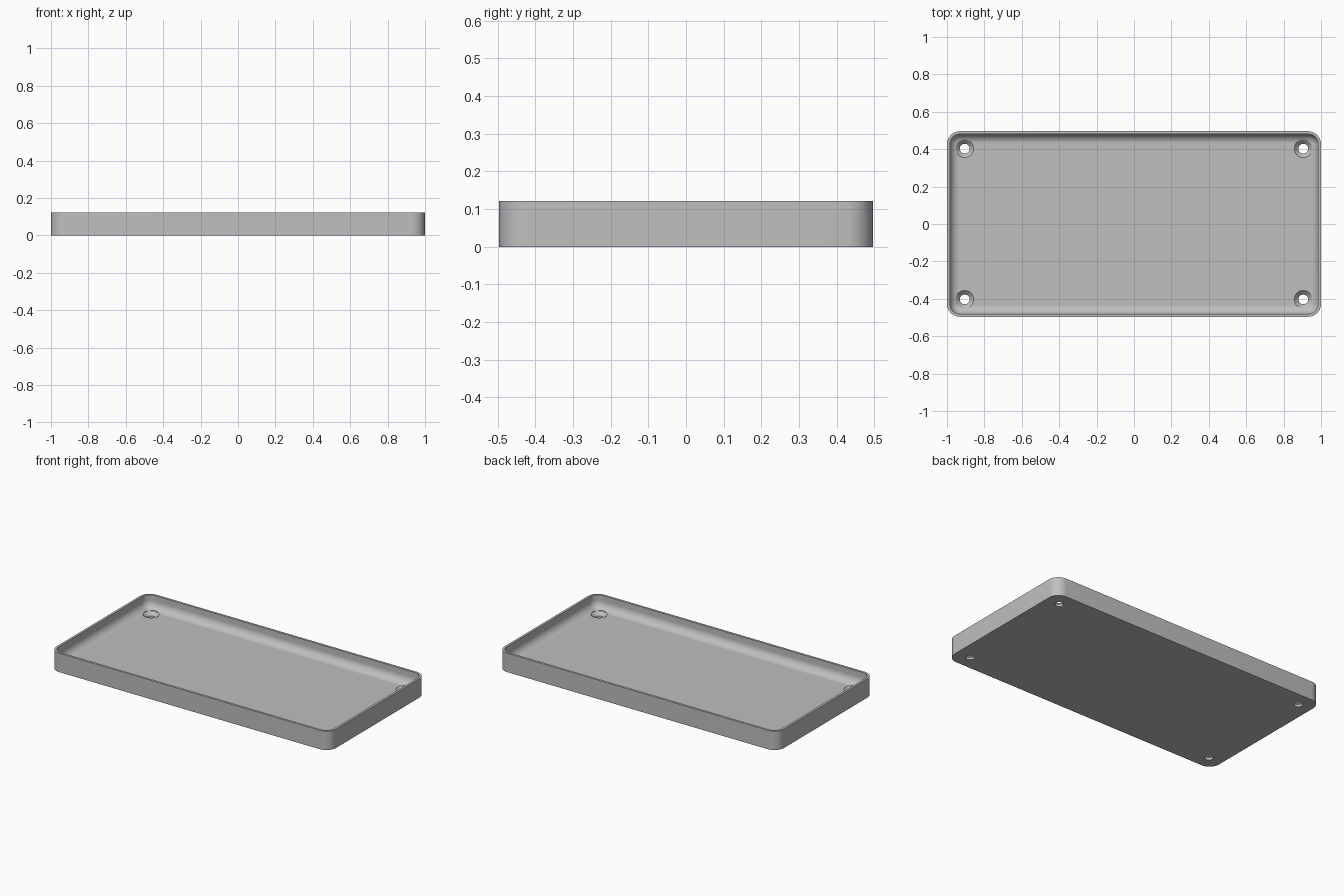
import bpy, bmesh, math

cube = bpy.data.objects.get("Cube")
if cube:
    bpy.data.objects.remove(cube)

HX, HY, HEIGHT = 1.0, 0.496, 0.122     # half sizes and height
CORNER, WALL, FILLET, FLOOR = 0.07, 0.015, 0.05, 0.037
HOLE_X, HOLE_Y, HOLE_R, SINK_R = 0.905, 0.403, 0.026, 0.048
STEPS = 12

grey = bpy.data.materials.new("plain grey")
grey.use_nodes = True
colour = (0.52, 0.52, 0.52, 1)
grey.diffuse_color = colour
grey.node_tree.nodes["Principled BSDF"].inputs["Base Color"].default_value = colour


def make_object(name, bm):
    bmesh.ops.recalc_face_normals(bm, faces=bm.faces)
    mesh = bpy.data.meshes.new(name)
    bm.to_mesh(mesh)
    bm.free()
    mesh.materials.append(grey)
    obj = bpy.data.objects.new(name, mesh)
    bpy.context.collection.objects.link(obj)
    return obj


def rounded_loop(bm, inset, z):
    """Rounded rectangle moved inward by inset."""
    r = CORNER - inset
    verts = []
    for k, (sx, sy) in enumerate([(1, 1), (-1, 1), (-1, -1), (1, -1)]):
        for i in range(STEPS + 1):
            a = math.pi / 2 * (k + i / STEPS)
            verts.append(bm.verts.new((sx * (HX - CORNER) + r * math.cos(a),
                                       sy * (HY - CORNER) + r * math.sin(a), z)))
    return verts


def skin(bm, loops):
    """Join matching loops and cap both ends."""
    for a, b in zip(loops, loops[1:]):
        n = len(a)
        for i in range(n):
            j = (i + 1) % n
            bm.faces.new((a[i], a[j], b[j], b[i]))
    bm.faces.new(loops[0])
    bm.faces.new(loops[-1])


# Tray: outer wall, rim, inner wall, rounded inner edge, floor
bm = bmesh.new()
section = [(0, 0), (0, HEIGHT), (WALL, HEIGHT)]
for i in range(STEPS + 1):
    a = math.pi / 2 * i / STEPS
    section.append((WALL + FILLET * (1 - math.cos(a)),
                    FLOOR + FILLET * (1 - math.sin(a))))
skin(bm, [rounded_loop(bm, d, z) for d, z in section])
tray = make_object("tray", bm)

# Countersunk screw hole cutters, one per corner
bm = bmesh.new()
depth = FLOOR - (SINK_R - HOLE_R)
for sx in (-1, 1):
    for sy in (-1, 1):
        loops = []
        for r, z in [(HOLE_R, -0.05), (HOLE_R, depth), (SINK_R, FLOOR), (SINK_R, 0.2)]:
            loops.append([bm.verts.new((sx * HOLE_X + r * math.cos(t * math.tau / 32),
                                        sy * HOLE_Y + r * math.sin(t * math.tau / 32), z))
                          for t in range(32)])
        skin(bm, loops)
cutter = make_object("hole_cutter", bm)
cutter.hide_render = True

cut = tray.modifiers.new("screw holes", 'BOOLEAN')
cut.operation = 'DIFFERENCE'
cut.solver = 'EXACT'
cut.object = cutter
bpy.ops.object.select_all(action='DESELECT')
bpy.context.view_layer.objects.active = tray
tray.select_set(True)
bpy.ops.object.modifier_apply(modifier=cut.name)
bpy.data.objects.remove(cutter)
bpy.ops.object.shade_smooth_by_angle(angle=math.radians(30))
